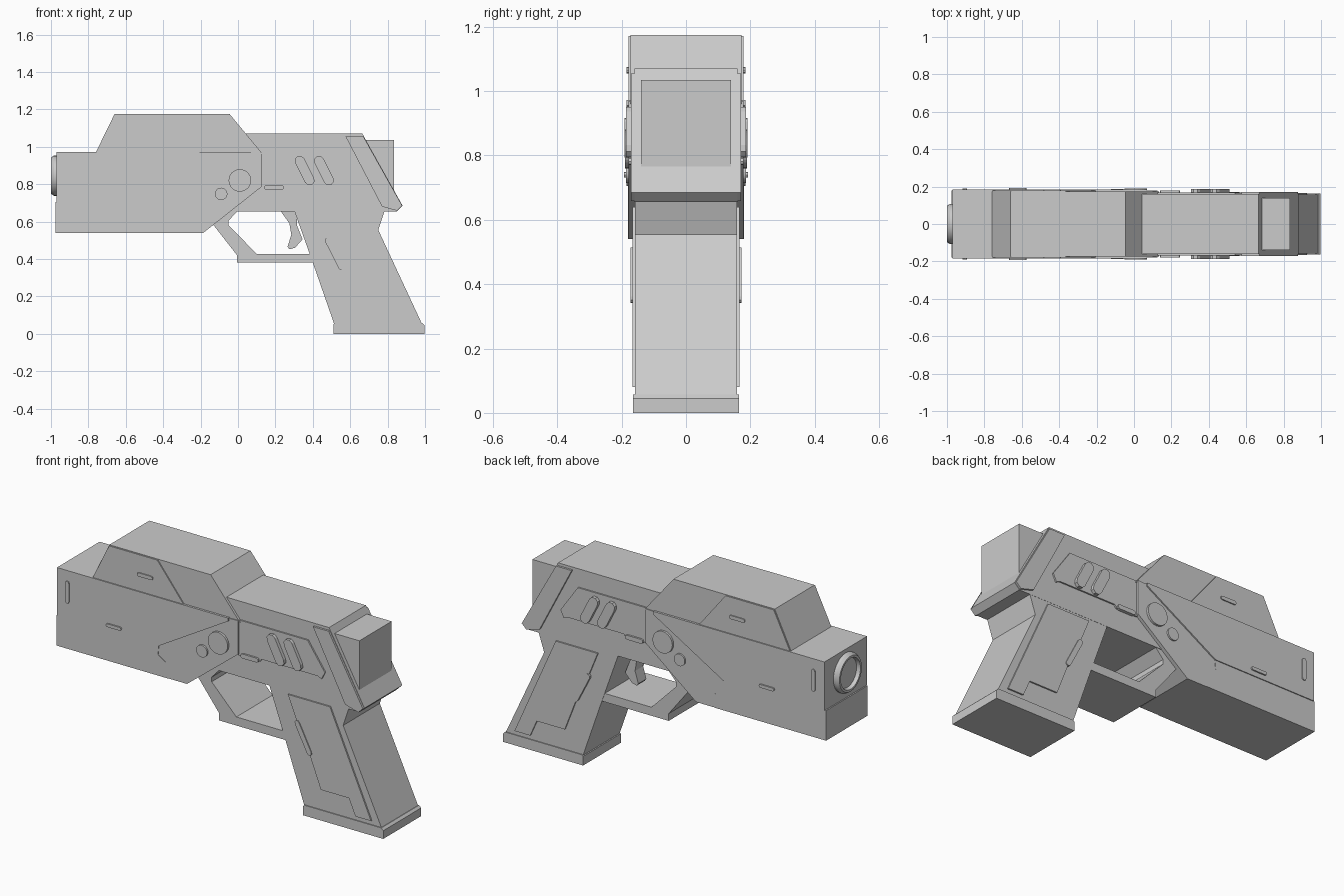
import bpy, bmesh, math
from mathutils import Vector, Matrix


def finish(name, bm):
    bmesh.ops.recalc_face_normals(bm, faces=bm.faces[:])
    me = bpy.data.meshes.new(name)
    bm.to_mesh(me)
    bm.free()
    ob = bpy.data.objects.new(name, me)
    bpy.context.collection.objects.link(ob)
    return ob


def slab(name, pts, w):
    """Side profile (x, z) extruded through the body from -w to +w."""
    bm = bmesh.new()
    face = bm.faces.new([bm.verts.new((x, -w, z)) for x, z in pts])
    ext = bmesh.ops.extrude_face_region(bm, geom=[face])
    moved = [g for g in ext["geom"] if isinstance(g, bmesh.types.BMVert)]
    bmesh.ops.translate(bm, verts=moved, vec=(0, 2 * w, 0))
    return finish(name, bm)


def pill(name, a, b, r, w, steps=4):
    """Rounded bar between two side-view points, standing out on both sides."""
    a, b = Vector(a), Vector(b)
    ang = math.atan2(b.y - a.y, b.x - a.x)
    pts = []
    for centre, start in ((b, ang - math.pi / 2), (a, ang + math.pi / 2)):
        for i in range(steps + 1):
            t = start + math.pi * i / steps
            pts.append((centre.x + r * math.cos(t), centre.y + r * math.sin(t)))
    return slab(name, pts, w)


def disc(name, x, z, r, w, n=32):
    pts = [(x + r * math.cos(2 * math.pi * i / n), z + r * math.sin(2 * math.pi * i / n))
           for i in range(n)]
    return slab(name, pts, w)


# Rear body, grip and base
slab("rear_body", [(-0.2, 0.96), (0, 1.07), (0.665, 1.07), (0.88, 0.685), (0.85, 0.655),
                   (-0.2, 0.655)], 0.16)
slab("grip", [(0.3, 0.66), (0.4, 0.38), (0.515, 0.05), (0.985, 0.05), (0.75, 0.555),
              (0.785, 0.66)], 0.159)
slab("grip_base", [(0.51, 0), (0.997, 0), (0.997, 0.045), (0.985, 0.057), (0.52, 0.057),
                   (0.51, 0.05)], 0.164)
slab("rear_block", [(0.6, 1.035), (0.835, 1.035), (0.835, 0.765), (0.6, 0.765)], 0.14)

# Barrel housing and sloped top cover
slab("barrel_upper", [(-0.97, 0.972), (0.07, 0.972), (0.07, 0.955), (-0.355, 0.705),
                      (-0.97, 0.705)], 0.185)
slab("barrel_lower", [(-0.977, 0.705), (-0.355, 0.705), (-0.36, 0.655), (-0.3, 0.615),
                      (-0.3, 0.54), (-0.977, 0.54)], 0.18)
slab("centre_plate", [(0.07, 0.955), (0.07, 0.968), (0.125, 0.97), (0.125, 0.785),
                      (-0.185, 0.54), (-0.305, 0.54), (-0.305, 0.615), (-0.365, 0.655),
                      (-0.365, 0.7)], 0.178)
slab("top_cover", [(-0.765, 0.96), (-0.66, 1.175), (-0.045, 1.175), (0.133, 0.96)], 0.173)
slab("top_cover_plate", [(-0.76, 0.965), (-0.658, 1.172), (-0.365, 1.172), (-0.2, 0.965)], 0.179)

# Trigger guard and trigger
slab("trigger_guard", [(-0.19, 0.66), (-0.13, 0.58), (-0.005, 0.42), (-0.005, 0.38),
                       (0.41, 0.38), (0.395, 0.427), (0.1, 0.427), (-0.05, 0.58),
                       (-0.05, 0.605), (0, 0.66)], 0.157)
slab("trigger", [(0.225, 0.66), (0.275, 0.59), (0.285, 0.53), (0.265, 0.465), (0.275, 0.452),
                 (0.305, 0.46), (0.345, 0.505), (0.315, 0.58), (0.315, 0.66)], 0.035)

# Raised side panels
slab("rear_panel", [(0.12, 0.97), (0.54, 0.97), (0.645, 0.82), (0.625, 0.78), (0.6, 0.79),
                    (0.26, 0.79), (0.25, 0.775), (0.12, 0.775)], 0.168)
slab("rear_trim", [(0.575, 1.055), (0.67, 1.055), (0.878, 0.685), (0.85, 0.658),
                   (0.77, 0.68)], 0.171)
slab("grip_panel", [(0.42, 0.64), (0.675, 0.64), (0.925, 0.08), (0.83, 0.08), (0.79, 0.17),
                    (0.62, 0.17), (0.55, 0.35), (0.475, 0.505)], 0.167)

# Round pins and rounded bars
disc("large_pin", 0.01, 0.82, 0.06, 0.19)
disc("small_pin", -0.09, 0.748, 0.033, 0.187)
for i in range(2):
    pill(f"rear_vent_{i}", (0.33 + 0.103 * i, 0.925), (0.383 + 0.103 * i, 0.82), 0.027, 0.186)
pill("panel_catch", (0.15, 0.782), (0.235, 0.782), 0.012, 0.178)
pill("front_bar", (-0.905, 0.805), (-0.905, 0.905), 0.011, 0.191)
pill("barrel_bar", (-0.66, 0.74), (-0.585, 0.74), 0.009, 0.193)
pill("cover_bar", (-0.475, 1.065), (-0.4, 1.065), 0.01, 0.185)
pill("grip_catch", (0.478, 0.5), (0.552, 0.355), 0.014, 0.172)

# Muzzle ring with recessed face, turned about the x axis
bm = bmesh.new()
prof = [(-0.96, 0.107), (-0.985, 0.107), (-1.0, 0.097), (-1.0, 0.085), (-0.98, 0.08), (-0.98, 0)]
verts = [bm.verts.new((x, 0, 0.845 + r)) for x, r in prof]
edges = [bm.edges.new(p) for p in zip(verts, verts[1:])]
bmesh.ops.spin(bm, geom=verts + edges, cent=(0, 0, 0.845), axis=(1, 0, 0),
               angle=2 * math.pi, steps=32)
bmesh.ops.remove_doubles(bm, verts=bm.verts[:], dist=0.0001)
muzzle = finish("muzzle_ring", bm)
bpy.context.view_layer.objects.active = muzzle
muzzle.select_set(True)
bpy.ops.object.shade_smooth_by_angle(angle=math.radians(25))
